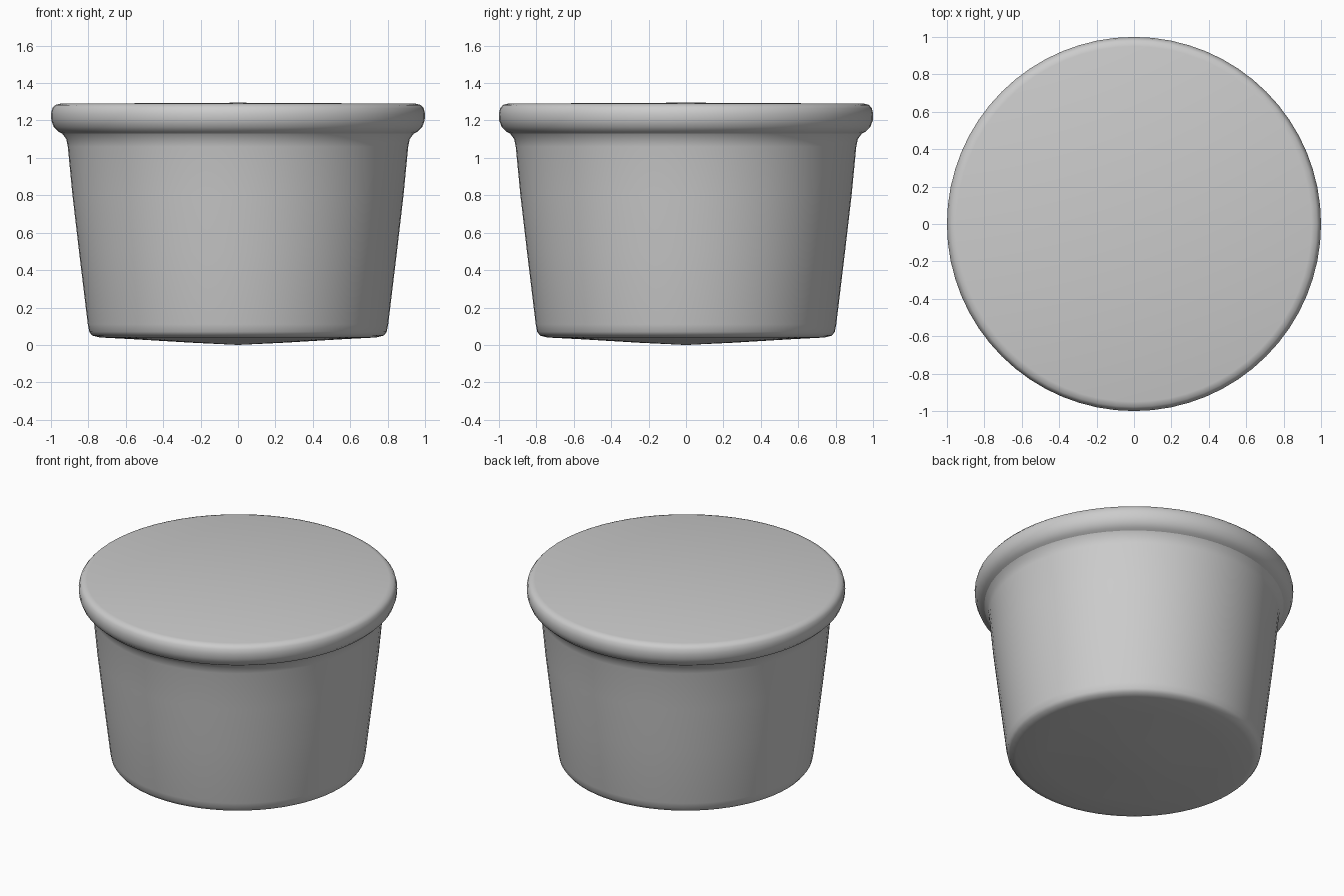
import bpy
import bmesh
import math

if "Cube" in bpy.data.objects:
    bpy.data.objects.remove(bpy.data.objects["Cube"])

SIDES = 64

grey = bpy.data.materials.new("plain grey")
grey.diffuse_color = (0.6, 0.6, 0.6, 1)
grey.use_nodes = True
grey.node_tree.nodes["Principled BSDF"].inputs["Base Color"].default_value = grey.diffuse_color


def lathe(name, profile):
    """Spin an (r, z) profile, listed bottom to top, around the z axis."""
    bm = bmesh.new()
    rings = []
    for r, z in profile:
        if r == 0:
            rings.append([bm.verts.new((0, 0, z))] * SIDES)
        else:
            angles = [2 * math.pi * i / SIDES for i in range(SIDES)]
            rings.append([bm.verts.new((r * math.cos(a), r * math.sin(a), z)) for a in angles])
    for low, high in zip(rings, rings[1:]):
        for i in range(SIDES):
            j = (i + 1) % SIDES
            corners = dict.fromkeys((low[i], low[j], high[j], high[i]))
            bm.faces.new(list(corners))
    mesh = bpy.data.meshes.new(name)
    bm.to_mesh(mesh)
    bm.free()
    mesh.materials.append(grey)
    obj = bpy.data.objects.new(name, mesh)
    bpy.context.collection.objects.link(obj)
    bpy.ops.object.select_all(action='DESELECT')
    obj.select_set(True)
    bpy.context.view_layer.objects.active = obj
    bpy.ops.object.shade_smooth_by_angle(angle=math.radians(40))
    return obj


# Tapered cup with a slightly bulging base and a flare under the lid
lathe("cup", [(0, 0.0), (0.25, 0.012), (0.55, 0.03), (0.74, 0.04), (0.78, 0.05),
              (0.795, 0.07), (0.803, 0.11), (0.85, 0.50), (0.885, 0.80),
              (0.91, 1.06), (0.918, 1.10), (0.94, 1.13)])

# Flat lid with a rounded overhanging rim
lathe("lid", [(0.93, 1.125), (0.96, 1.14), (0.985, 1.165), (0.998, 1.20),
              (1.0, 1.235), (0.993, 1.265), (0.978, 1.283), (0.95, 1.29), (0, 1.295)])
